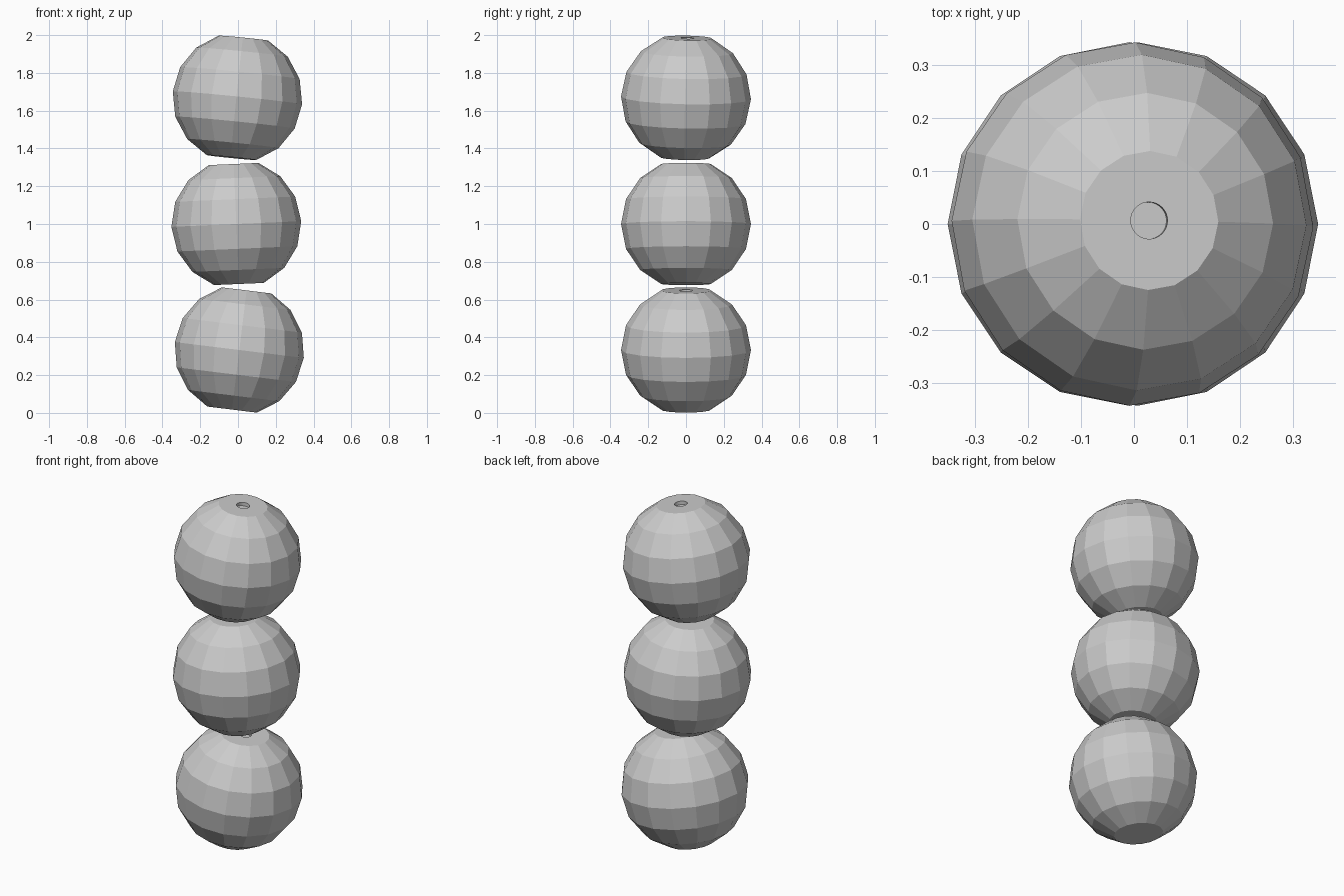
import bpy, bmesh
from math import sin, cos, pi, radians

if "Cube" in bpy.data.objects:
    bpy.data.objects.remove(bpy.data.objects["Cube"])

SIDES = 16
R = 0.344


def ring(bm, r, z, n=SIDES):
    return [bm.verts.new((r * cos(2 * pi * i / n), r * sin(2 * pi * i / n), z))
            for i in range(n)]


def bridge(bm, a, b):
    n = len(a)
    for i in range(n):
        j = (i + 1) % n
        bm.faces.new((a[i], a[j], b[j], b[i]))


def bead(name, loc, tilt):
    bm = bmesh.new()
    # faceted ball with its poles cut flat
    rings = [ring(bm, R * cos(radians(a)), R * sin(radians(a)))
             for a in (-67.5, -45, -22.5, 0, 22.5, 45, 67.5)]
    for a, b in zip(rings, rings[1:]):
        bridge(bm, a, b)
    bm.faces.new(rings[0][::-1])
    bm.faces.new(rings[-1])
    bm.normal_update()
    me = bpy.data.meshes.new(name)
    bm.to_mesh(me)
    bm.free()
    ob = bpy.data.objects.new(name, me)
    bpy.context.collection.objects.link(ob)
    ob.location = loc
    ob.rotation_euler = [radians(t) for t in tilt]

    # shallow round thread hole in the top cap
    bpy.ops.mesh.primitive_cylinder_add(vertices=32, radius=0.035, depth=0.04,
                                        location=(0, 0, R * sin(radians(67.5))))
    cutter = bpy.context.object
    cutter.name = name + "_hole_cutter"
    cutter.parent = ob
    cutter.hide_render = True
    cutter.display_type = 'WIRE'
    mod = ob.modifiers.new("thread_hole", 'BOOLEAN')
    mod.operation = 'DIFFERENCE'
    mod.solver = 'EXACT'
    mod.object = cutter
    return ob


# three stacked beads, each leaning a little differently
bead("bottom_bead", (0.007, 0, 0.333), (0, 7, 0))
bead("middle_bead", (-0.009, 0, 1.0), (0, -2.5, 0))
bead("top_bead", (-0.003, 0, 1.668), (-1.3, 5.7, -1))
